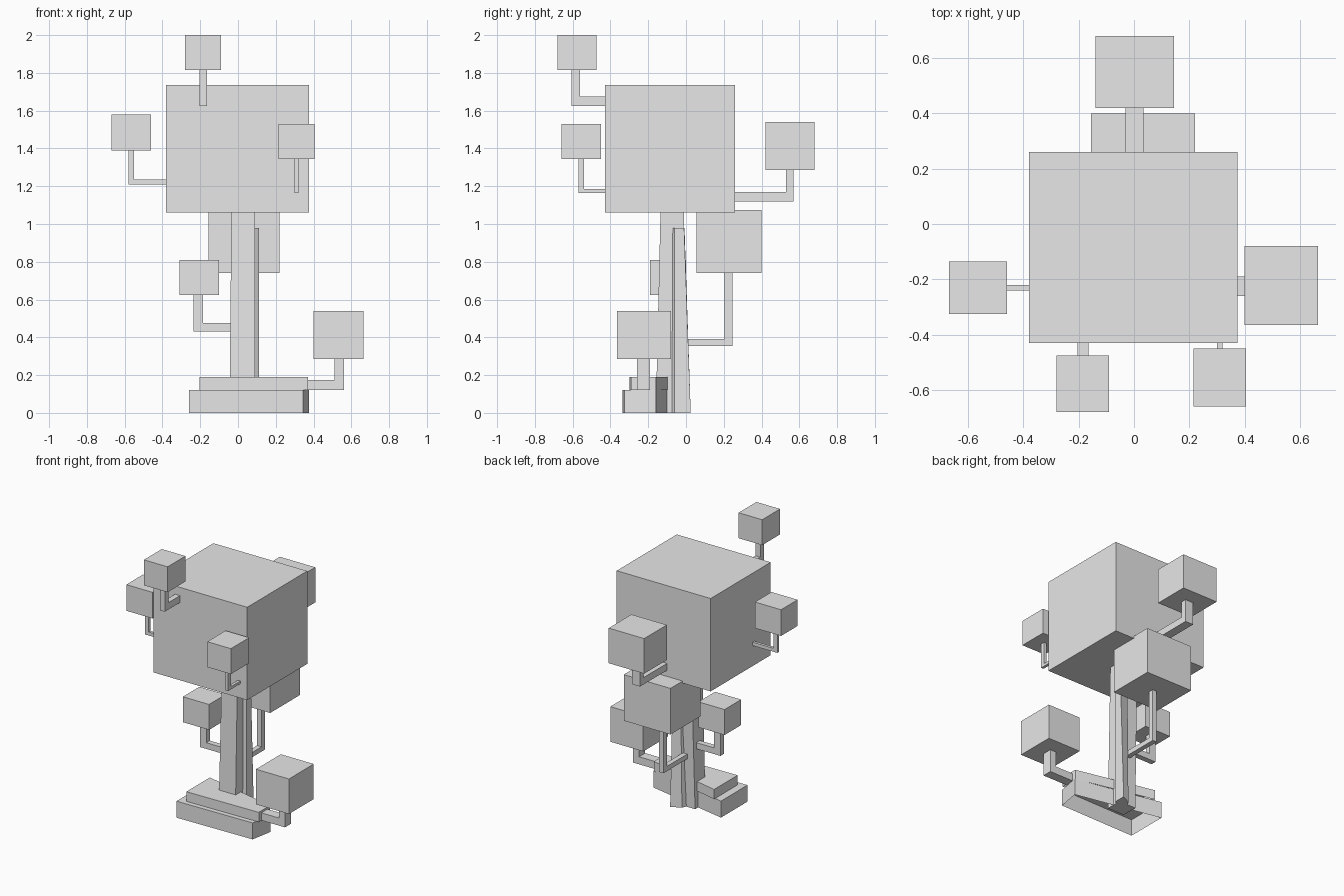
import bpy, bmesh

cube = bpy.data.objects.get("Cube")
if cube:
    bpy.data.objects.remove(cube, do_unlink=True)

grey = bpy.data.materials.new("plain_grey")
grey.use_nodes = True
grey.diffuse_color = (0.8, 0.8, 0.8, 1)
grey.node_tree.nodes["Principled BSDF"].inputs["Base Color"].default_value = (0.8, 0.8, 0.8, 1)


def loft(name, rings, open_start=False):
    """Skin a stack of matching rings and cap the ends."""
    bm = bmesh.new()
    rows = [[bm.verts.new(p) for p in ring] for ring in rings]
    n = len(rows[0])
    for a, b in zip(rows, rows[1:]):
        for i in range(n):
            j = (i + 1) % n
            bm.faces.new((a[i], a[j], b[j], b[i]))
    bm.faces.new(rows[-1])
    if not open_start:
        bm.faces.new(rows[0][::-1])
    bmesh.ops.recalc_face_normals(bm, faces=bm.faces)
    mesh = bpy.data.meshes.new(name)
    bm.to_mesh(mesh)
    bm.free()
    mesh.materials.append(grey)
    obj = bpy.data.objects.new(name, mesh)
    bpy.context.collection.objects.link(obj)
    return obj


def level(outline, z):
    return [(x, y, z) for x, y in outline]


def box(name, x, y, z):
    outline = [(x[0], y[0]), (x[1], y[0]), (x[1], y[1]), (x[0], y[1])]
    loft(name, [level(outline, h) for h in z])


def stalk(name, axis, root, outer, inner, z, side):
    """L-shaped bracket: out from root, then up; z = (bottom, top of arm, tip)."""
    low, arm, tip = z
    profile = [(root, low), (outer, low), (outer, tip),
               (inner, tip), (inner, arm), (root, arm)]
    if axis == "x":
        rings = [[(d, s, h) for d, h in profile] for s in side]
    else:
        rings = [[(s, d, h) for d, h in profile] for s in side]
    loft(name, rings)


# Main crown
box("crown", (-0.38, 0.375), (-0.43, 0.26), (1.06, 1.735))

# Small leaf blocks, each on its bent branch
box("top_front_block", (-0.28, -0.09), (-0.68, -0.475), (1.815, 2.0))
stalk("top_front_branch", "y", -0.43, -0.605, -0.56, (1.625, 1.675, 1.815), (-0.205, -0.165))

box("right_block", (-0.67, -0.46), (-0.325, -0.135), (1.39, 1.58))
stalk("right_branch", "x", -0.38, -0.58, -0.55, (1.21, 1.235, 1.39), (-0.24, -0.22))

box("left_front_block", (0.215, 0.405), (-0.66, -0.45), (1.345, 1.53))
stalk("left_front_branch", "y", -0.43, -0.57, -0.54, (1.165, 1.185, 1.345), (0.30, 0.32))

box("back_block", (-0.14, 0.145), (0.42, 0.68), (1.285, 1.54))
stalk("back_branch", "y", 0.26, 0.57, 0.53, (1.12, 1.17, 1.285), (-0.03, 0.035))

box("lower_back_block", (-0.155, 0.22), (0.055, 0.40), (0.74, 1.075))
stalk("lower_back_branch", "y", -0.03, 0.245, 0.205, (0.355, 0.39, 0.74), (0.01, 0.045))

box("trunk_side_block", (-0.31, -0.10), (-0.19, 0.0), (0.625, 0.81))
stalk("trunk_side_branch", "x", -0.03, -0.235, -0.185, (0.43, 0.475, 0.625), (-0.10, -0.06))

box("base_side_block", (0.40, 0.665), (-0.365, -0.08), (0.285, 0.54))
stalk("base_side_branch", "x", 0.36, 0.56, 0.51, (0.12, 0.175, 0.285), (-0.26, -0.19))

# Tapered trunk
trunk_foot = [(-0.045, -0.16), (0.09, -0.16), (0.09, -0.04), (-0.045, -0.04)]
trunk_top = [(-0.035, -0.135), (0.09, -0.135), (0.09, -0.01), (-0.035, -0.01)]
loft("trunk", [level(trunk_foot, 0), level(trunk_top, 1.06)])

# Narrow buttress along the back corner of the trunk
buttress_foot = [(0.02, -0.05), (0.09, -0.075), (0.11, -0.06), (0.11, 0.025), (0.04, -0.01)]
buttress_top = [(0.04, -0.04), (0.09, -0.07), (0.11, -0.06), (0.11, -0.01), (0.05, -0.008)]
loft("trunk_buttress", [level(buttress_foot, 0), level(buttress_top, 0.98)])

# Stepped base, hollow underneath
lower = [(-0.26, -0.335), (0.345, -0.325), (0.375, -0.16), (-0.26, -0.03)]
upper = [(-0.205, -0.30), (0.37, -0.29), (0.37, -0.16), (-0.205, -0.03)]
loft("lower_step", [level(lower, 0), level(lower, 0.12)], open_start=True)
loft("upper_step", [level(upper, 0.12), level(upper, 0.19)], open_start=True)
